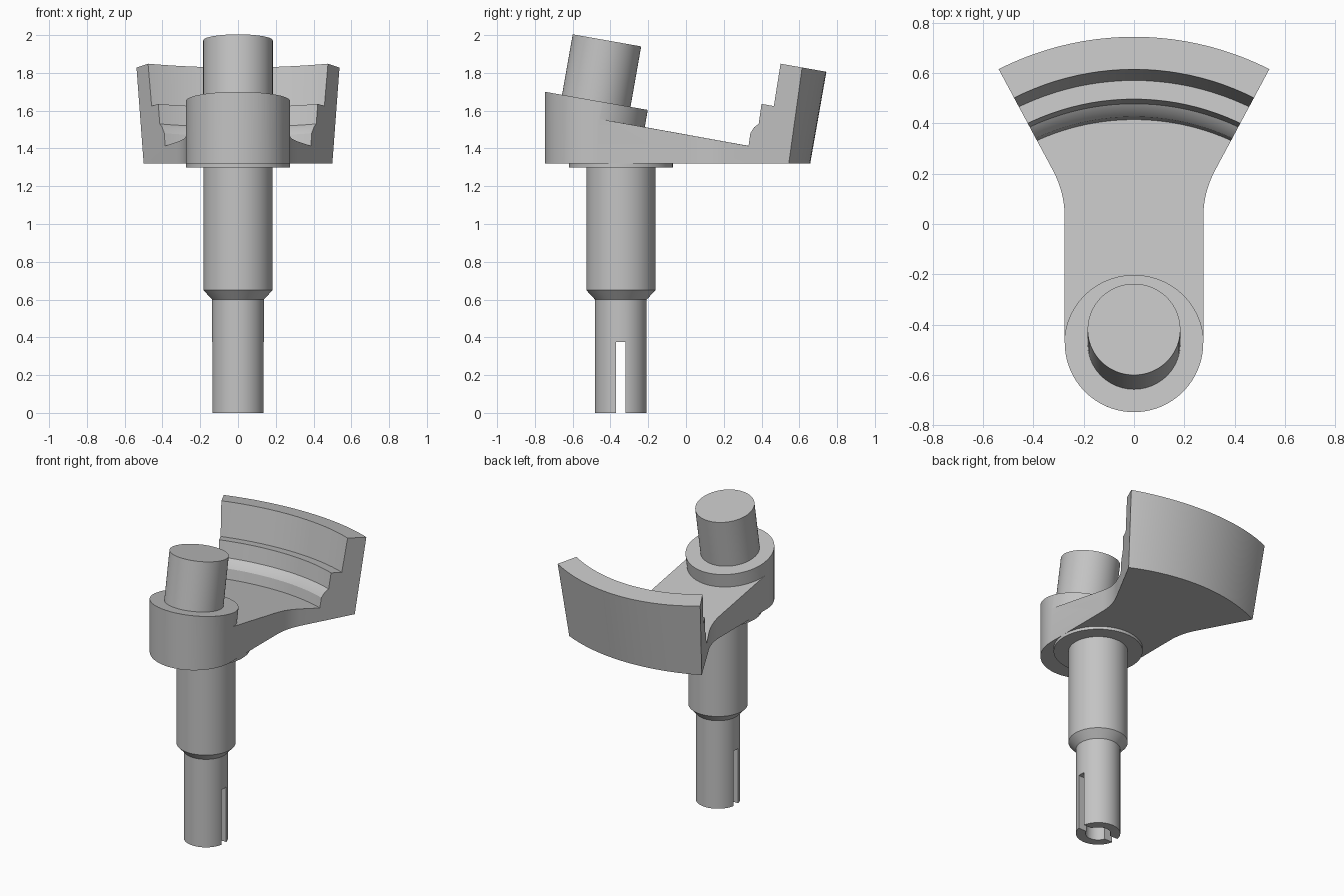
import bpy, bmesh, math
from mathutils import Matrix, Vector

if "Cube" in bpy.data.objects:
    bpy.data.objects.remove(bpy.data.objects["Cube"])

grey = bpy.data.materials.new("plain grey")
grey.diffuse_color = (0.55, 0.55, 0.55, 1)
grey.use_nodes = True
grey.node_tree.nodes["Principled BSDF"].inputs["Base Color"].default_value = grey.diffuse_color


def make_object(name, bm):
    bmesh.ops.remove_doubles(bm, verts=bm.verts, dist=1e-5)
    bmesh.ops.recalc_face_normals(bm, faces=bm.faces)
    mesh = bpy.data.meshes.new(name)
    bm.to_mesh(mesh)
    bm.free()
    mesh.materials.append(grey)
    obj = bpy.data.objects.new(name, mesh)
    bpy.context.collection.objects.link(obj)
    return obj


def lathe(name, profile, matrix, steps):
    """Spin (radius, height) points around the local z axis."""
    bm = bmesh.new()
    verts = [bm.verts.new((r, 0, h)) for r, h in profile]
    edges = [bm.edges.new(pair) for pair in zip(verts, verts[1:])]
    bmesh.ops.spin(bm, geom=verts + edges, cent=(0, 0, 0), axis=(0, 0, 1),
                   angle=2 * math.pi, steps=steps)
    bmesh.ops.remove_doubles(bm, verts=bm.verts, dist=1e-5)
    bmesh.ops.transform(bm, matrix=matrix, verts=bm.verts)
    return make_object(name, bm)


def prism(name, outline, z0, z1):
    """Extrude a plan outline straight up."""
    bm = bmesh.new()
    face = bm.faces.new([bm.verts.new((x, y, z0)) for x, y in outline])
    new = bmesh.ops.extrude_face_region(bm, geom=[face])["geom"]
    top = [g for g in new if isinstance(g, bmesh.types.BMVert)]
    bmesh.ops.translate(bm, vec=(0, 0, z1 - z0), verts=top)
    return make_object(name, bm)


def apply_cut(obj, cutter, operation):
    mod = obj.modifiers.new("cut", "BOOLEAN")
    mod.operation, mod.solver, mod.object = operation, "EXACT", cutter
    cutter.hide_render = True
    bpy.context.view_layer.objects.active = obj
    bpy.ops.object.modifier_apply(modifier=mod.name)
    bpy.data.objects.remove(cutter)


def smooth(obj):
    bpy.ops.object.select_all(action="DESELECT")
    obj.select_set(True)
    bpy.context.view_layer.objects.active = obj
    bpy.ops.object.shade_smooth_by_angle(angle=math.radians(25))


# Pin, hub, arm and stepped wall turned about one axis leaning back 10 degrees
tilt = Matrix.Translation((0, -0.475, 1.652)) @ Matrix.Rotation(math.radians(-10), 4, "X")
crank_profile = [
    (0, -1), (1.173, -1), (1.173, 0.363), (1.042, 0.363), (1.037, 0.136),
    (0.962, 0.136), (0.962, 0.029), (0.938, 0.008), (0.92, -0.027), (0.92, -0.095),
    (0.277, -0.092), (0.277, 0), (0.184, 0), (0.184, 0.325), (0, 0.325)]
crank = lathe("crank_arm", crank_profile, tilt, 144)

# Keyhole-like plan: rounded hub end, straight sides, fillet, flared fan
half = []
for i in range(25):
    a = math.radians(-90 + i * 90 / 24)
    half.append((0.275 * math.cos(a), -0.472 + 0.275 * math.sin(a)))
p0, p1, p2 = Vector((0.275, 0.025)), Vector((0.275, 0.125)), Vector((0.322, 0.213))
for i in range(9):
    t = i / 8
    half.append(tuple(p0 * (1 - t) ** 2 + p1 * 2 * t * (1 - t) + p2 * t * t))
half.append((0.536 * (1.1 + 0.388), 1.1))
outline = half + [(-x, y) for x, y in reversed(half[1:])]
apply_cut(crank, prism("plan_cutter", outline, 1.32, 2.4), "INTERSECT")
smooth(crank)

# Stepped shaft with flange above and a blind bore below
shaft_profile = [
    (0, 0.40), (0.078, 0.40), (0.078, 0), (0.137, 0), (0.137, 0.60),
    (0.183, 0.65), (0.183, 1.30), (0.275, 1.30), (0.275, 1.33), (0, 1.33)]
shaft = lathe("stepped_shaft", shaft_profile, Matrix.Translation((0, -0.345, 0)), 64)

# Slot through both sides of the lower tube
slot = prism("slot_cutter", [(-0.3, -0.37), (0.3, -0.37), (0.3, -0.32), (-0.3, -0.32)],
             -0.1, 0.375)
apply_cut(shaft, slot, "DIFFERENCE")
smooth(shaft)
